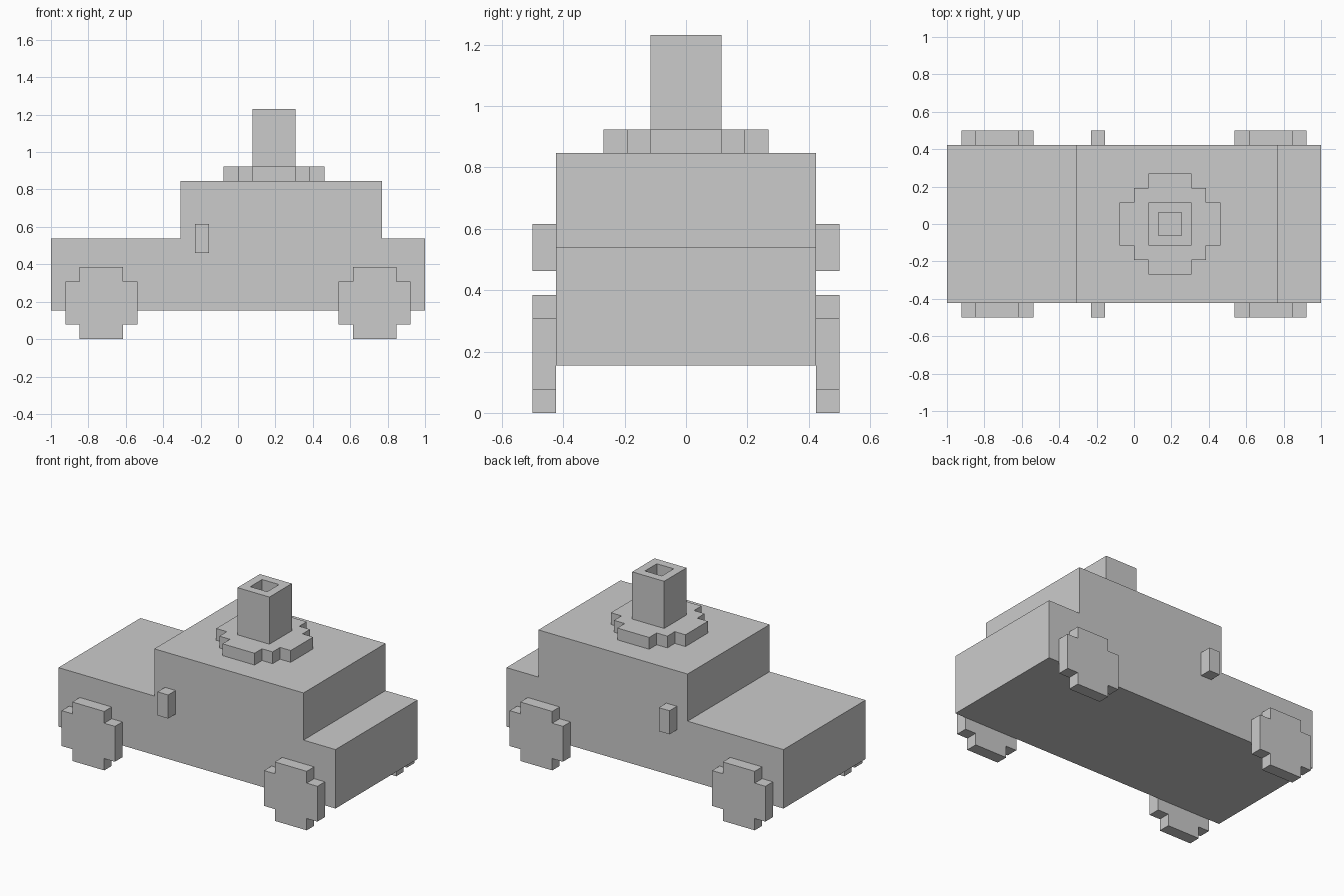
import bpy, bmesh
from mathutils import Vector

if "Cube" in bpy.data.objects:
    bpy.data.objects.remove(bpy.data.objects["Cube"])

U = 1 / 13  # one block of the block grid


def prism(name, outline, start, end, axis):
    """Extrude a 2D outline (in blocks) along y (outline is x,z) or z (outline is x,y)."""
    def place(a, b, t):
        return Vector((a, t, b) if axis == 'y' else (a, b, t)) * U
    bm = bmesh.new()
    face = bm.faces.new([bm.verts.new(place(a, b, start)) for a, b in outline])
    ext = bmesh.ops.extrude_face_region(bm, geom=[face])
    verts = [g for g in ext['geom'] if isinstance(g, bmesh.types.BMVert)]
    bmesh.ops.translate(bm, verts=verts, vec=place(0, 0, end - start))
    bmesh.ops.recalc_face_normals(bm, faces=bm.faces[:])
    return finish(name, bm)


def finish(name, bm):
    mesh = bpy.data.meshes.new(name)
    bm.to_mesh(mesh)
    bm.free()
    obj = bpy.data.objects.new(name, mesh)
    bpy.context.collection.objects.link(obj)
    return obj


def rect(x0, x1, b0, b1):
    return [(x0, b0), (x1, b0), (x1, b1), (x0, b1)]


def stepped_disc(cx, cy, quarter):
    """Blocky round outline made by mirroring one stepped quarter into all four."""
    q = quarter
    pts = (q + [(-x, y) for x, y in q[::-1]]
           + [(-x, -y) for x, y in q] + [(x, -y) for x, y in q[::-1]])
    return [(cx + x, cy + y) for x, y in pts]


# Hull with raised cabin
prism("body", [(-13, 2), (13, 2), (13, 7), (10, 7), (10, 11),
               (-4, 11), (-4, 7), (-13, 7)], -5.5, 5.5, 'y')

# Wheels and side handles on both sides
wheel_quarter = [(2.5, 1.5), (1.5, 1.5), (1.5, 2.5)]
for side, y0, y1 in (("front", -6.5, -5.5), ("back", 5.5, 6.5)):
    for end, cx in (("left", -9.5), ("right", 9.5)):
        prism(f"wheel_{side}_{end}", stepped_disc(cx, 2.5, wheel_quarter), y0, y1, 'y')
    prism(f"handle_{side}", rect(-3, -2, 6, 8), y0, y1, 'y')

# Stepped round plate on the roof
plate_quarter = [(3.5, 1.5), (2.5, 1.5), (2.5, 2.5), (1.5, 2.5), (1.5, 3.5)]
prism("roof_plate", stepped_disc(2.5, 0, plate_quarter), 11, 12, 'z')

# Chimney with a square opening sunk into its top
chimney = prism("chimney", rect(1, 4, -1.5, 1.5), 12, 16, 'z')
bm = bmesh.new()
bm.from_mesh(chimney.data)
top = max(bm.faces, key=lambda f: f.calc_center_median().z)
bmesh.ops.inset_region(bm, faces=[top], thickness=U)
hole = bmesh.ops.extrude_discrete_faces(bm, faces=[top])['faces'][0]
bmesh.ops.translate(bm, verts=hole.verts[:], vec=(0, 0, -U))
bm.to_mesh(chimney.data)
bm.free()
